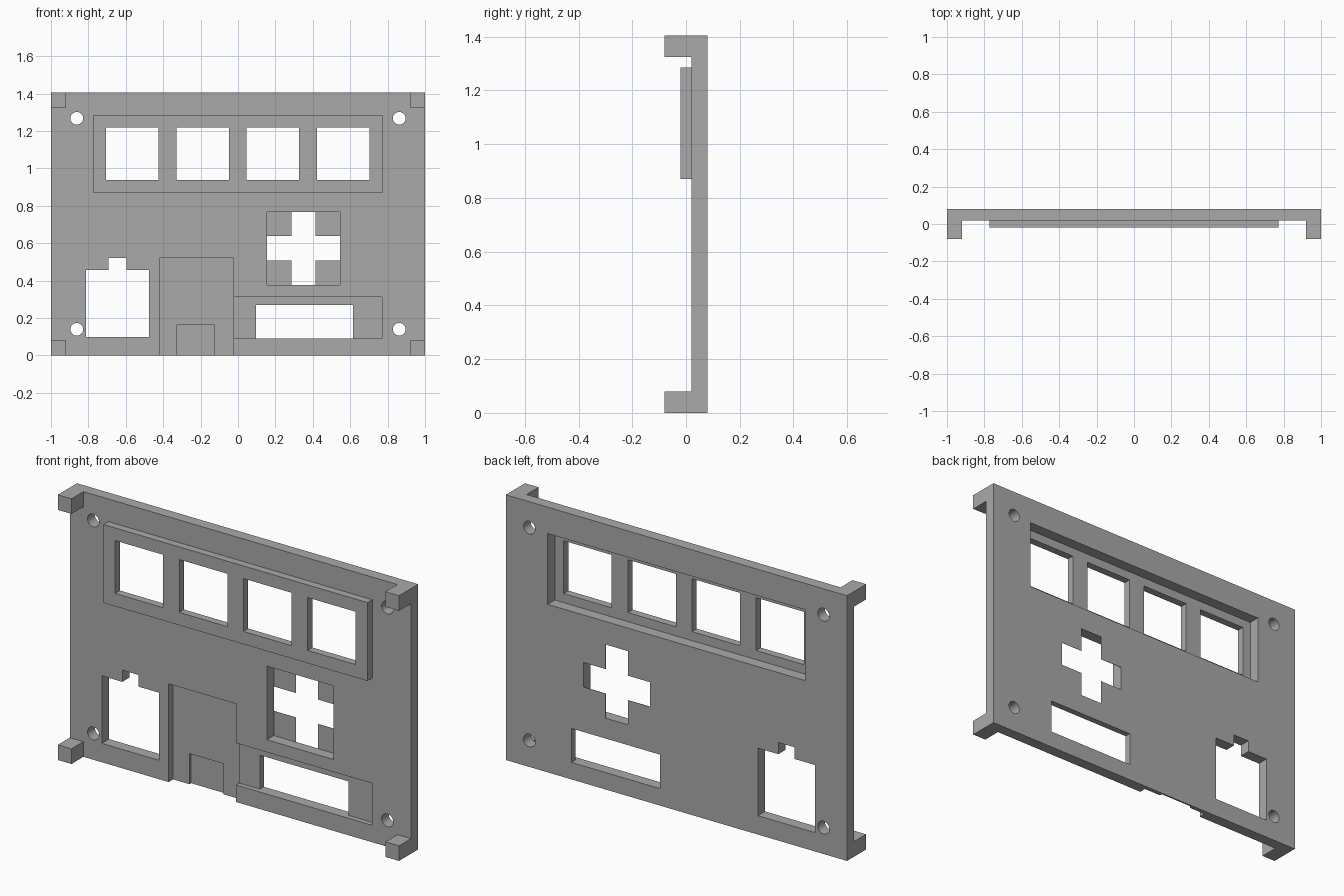
import bpy
import bmesh
from mathutils import Matrix, Vector

cube = bpy.data.objects.get("Cube")
if cube:
    bpy.data.objects.remove(cube, do_unlink=True)

grey = bpy.data.materials.new("plain grey")
grey.use_nodes = True
grey.diffuse_color = (0.4, 0.4, 0.4, 1)
grey.node_tree.nodes["Principled BSDF"].inputs["Base Color"].default_value = (0.4, 0.4, 0.4, 1)

FRONT, BACK, TOP = 0.02, 0.08, 1.405   # panel faces and height
OUT = 0.2                              # overshoot of cutters


def finish(name, bm):
    mesh = bpy.data.meshes.new(name)
    bm.to_mesh(mesh)
    bm.free()
    mesh.materials.append(grey)
    obj = bpy.data.objects.new(name, mesh)
    bpy.context.collection.objects.link(obj)
    return obj


def box(name, x, y, z):
    """Box from (low, high) ranges on each axis."""
    bm = bmesh.new()
    bmesh.ops.create_cube(bm, size=1)
    for v in bm.verts:
        v.co = Vector([lo + (c + 0.5) * (hi - lo) for c, (lo, hi) in zip(v.co, (x, y, z))])
    return finish(name, bm)


def hole(name, x, z, radius):
    """Cylinder along y."""
    bm = bmesh.new()
    bmesh.ops.create_cone(bm, cap_ends=True, segments=32, radius1=radius, radius2=radius, depth=1,
                          matrix=Matrix.Translation((x, 0, z)) @ Matrix.Rotation(1.5707963, 4, "X"))
    return finish(name, bm)


def cut(target, cutter):
    """Subtract the cutter from the target, then discard the cutter."""
    cutter.hide_render = True
    mod = target.modifiers.new("cut", "BOOLEAN")
    mod.operation, mod.solver, mod.object = "DIFFERENCE", "EXACT", cutter
    bpy.context.view_layer.update()
    graph = bpy.context.evaluated_depsgraph_get()
    mesh = bpy.data.meshes.new_from_object(target.evaluated_get(graph))
    target.modifiers.remove(mod)
    target.data = mesh
    bpy.data.objects.remove(cutter, do_unlink=True)


def recess(x, z, floor):
    cut(panel, box("recess_cutter", x, (-OUT, floor), z))


# Main panel
panel = box("panel", (-1, 1), (FRONT, BACK), (0, TOP))

# Opening behind the window frame
recess((-0.755, 0.755), (0.89, 1.265), OUT)

# Doorway recess with a smaller, deeper step at its foot
recess((-0.42, -0.025), (-OUT, 0.52), 0.057)
recess((-0.325, -0.125), (-OUT, 0.162), 0.071)

# Wide slot with its shallow surround
recess((-0.03, 0.77), (0.09, 0.312), 0.047)
recess((0.095, 0.615), (0.09, 0.27), OUT)

# Cross opening inside a deep square recess
recess((0.155, 0.545), (0.378, 0.768), BACK - 0.002)
recess((0.285, 0.415), (0.378, 0.768), OUT)
recess((0.155, 0.545), (0.508, 0.638), OUT)

# Notched opening
recess((-0.812, -0.477), (0.1, 0.458), OUT)
recess((-0.692, -0.597), (0.4, 0.52), OUT)

# Screw holes
for x in (-0.862, 0.862):
    for z in (0.14, 1.268):
        cut(panel, hole("screw_hole_cutter", x, z, 0.034))

# Raised frame with four square windows
frame = box("window_frame", (-0.773, 0.773), (-0.02, FRONT), (0.87, 1.285))
for i in range(4):
    x = -0.706 + i * 0.376
    cut(frame, box("window_cutter", (x, x + 0.281), (-OUT, OUT), (0.938, 1.218)))

# Corner lugs on the front
for side, x in (("right", -1), ("left", 0.92)):
    for level, z in (("lower", 0), ("upper", TOP - 0.08)):
        box(f"{level}_{side}_lug", (x, x + 0.08), (-0.08, FRONT), (z, z + 0.08))

# Smooth only the round hole walls
for obj in (panel, frame):
    bpy.ops.object.select_all(action="DESELECT")
    obj.select_set(True)
    bpy.context.view_layer.objects.active = obj
    bpy.ops.object.shade_smooth_by_angle(angle=0.5)
